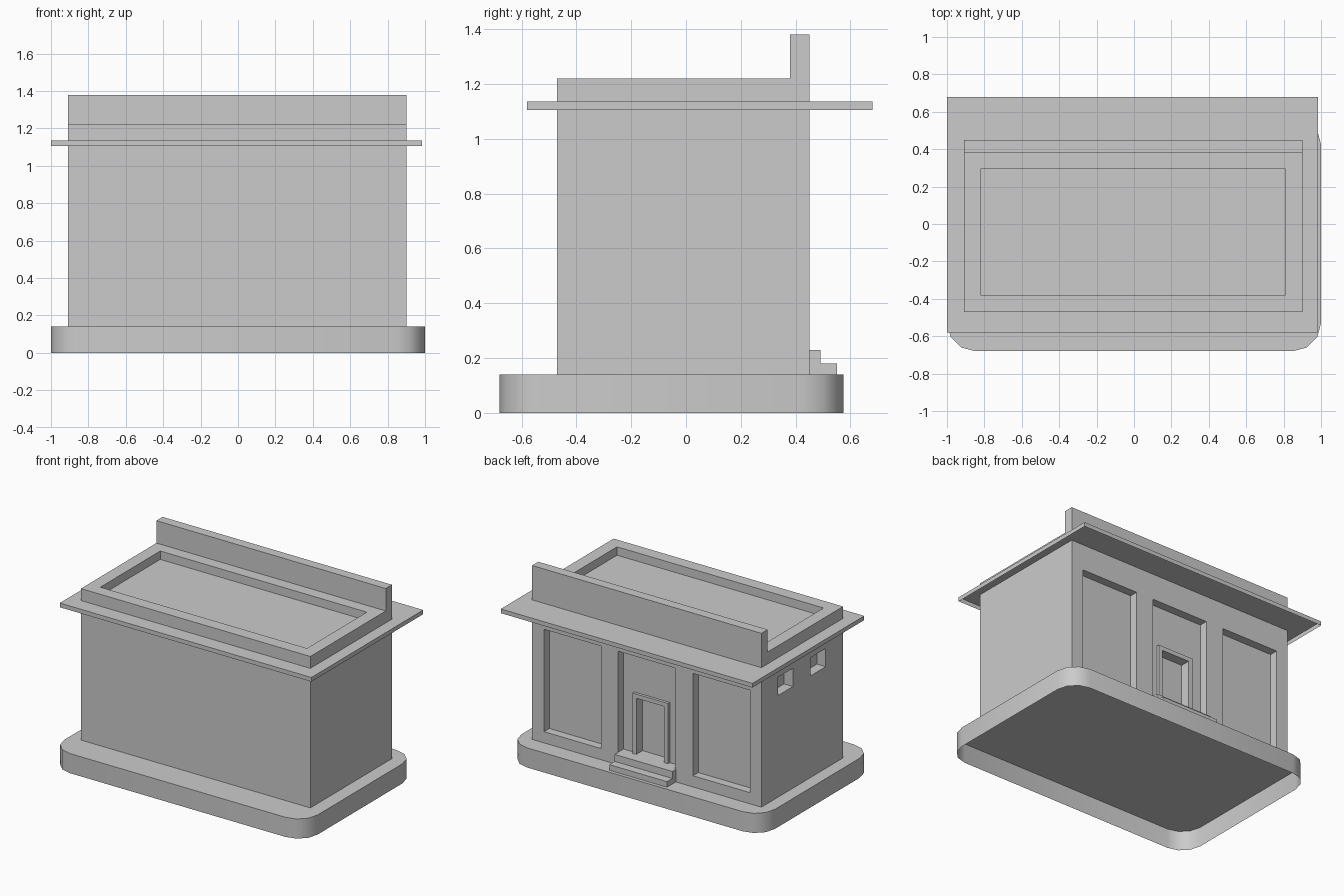
import bpy, bmesh, math

if "Cube" in bpy.data.objects:
    bpy.data.objects.remove(bpy.data.objects["Cube"])


def prism(name, pts, axis, a, b, open_bottom=False):
    """Extrude a 2D profile along x (pts are y,z), y (pts are x,z) or z (pts are x,y)."""
    place = {'x': lambda p, t: (t, p[0], p[1]),
             'y': lambda p, t: (p[0], t, p[1]),
             'z': lambda p, t: (p[0], p[1], t)}[axis]
    bm = bmesh.new()
    low = [bm.verts.new(place(p, a)) for p in pts]
    high = [bm.verts.new(place(p, b)) for p in pts]
    n = len(pts)
    for i in range(n):
        j = (i + 1) % n
        bm.faces.new((low[i], low[j], high[j], high[i]))
    bottom = bm.faces.new(low[::-1])
    bm.faces.new(high)
    bmesh.ops.recalc_face_normals(bm, faces=bm.faces)
    if open_bottom:
        bmesh.ops.delete(bm, geom=[bottom], context='FACES_ONLY')
    mesh = bpy.data.meshes.new(name)
    bm.to_mesh(mesh)
    bm.free()
    ob = bpy.data.objects.new(name, mesh)
    bpy.context.collection.objects.link(ob)
    return ob


def box(name, x0, x1, y0, y1, z0, z1, open_bottom=False):
    return prism(name, [(x0, y0), (x1, y0), (x1, y1), (x0, y1)], 'z', z0, z1, open_bottom)


def activate(ob):
    bpy.ops.object.select_all(action='DESELECT')
    bpy.context.view_layer.objects.active = ob
    ob.select_set(True)


def cut(ob, *bounds):
    cutter = box("cutter", *bounds)
    cutter.hide_render = True
    mod = ob.modifiers.new("cut", 'BOOLEAN')
    mod.operation = 'DIFFERENCE'
    mod.solver = 'EXACT'
    mod.object = cutter
    activate(ob)
    bpy.ops.object.modifier_apply(modifier=mod.name)
    bpy.data.objects.remove(cutter)


# Base: hollow plinth with rounded corners
r, outline = 0.15, []
for k, (cx, cy) in enumerate([(0.85, 0.425), (-0.85, 0.425), (-0.85, -0.53), (0.85, -0.53)]):
    for s in range(4):
        t = math.radians(90 * k + 30 * s)
        outline.append((cx + r * math.cos(t), cy + r * math.sin(t)))
base = prism("base", outline, 'z', 0, 0.14, open_bottom=True)
activate(base)
bpy.ops.object.shade_smooth_by_angle(angle=math.radians(40))

# Building body with the tall back parapet
body = prism("building_body", [(-0.47, 0.14), (0.45, 0.14), (0.45, 1.38),
                               (0.38, 1.38), (0.38, 1.22), (-0.47, 1.22)], 'x', -0.91, 0.90)

# Sunken roof
cut(body, -0.82, 0.81, -0.38, 0.295, 1.16, 1.30)

# Three tall wall panels, then the doorway in the middle one
for cx in (-0.595, -0.005, 0.58):
    cut(body, cx - 0.225, cx + 0.225, 0.39, 0.60, 0.22, 0.95)
cut(body, -0.115, 0.105, 0.34, 0.60, 0.23, 0.63)

# Two small windows on the left wall
for cy in (-0.19, 0.18):
    cut(body, -1.10, -0.84, cy - 0.085, cy + 0.085, 0.865, 0.995)

# Door frame
prism("door_frame", [(-0.145, 0.22), (-0.115, 0.22), (-0.115, 0.63), (0.105, 0.63),
                     (0.105, 0.22), (0.135, 0.22), (0.135, 0.66), (-0.145, 0.66)],
      'y', 0.385, 0.41)

# Entrance steps
prism("entrance_steps", [(0.39, 0.14), (0.55, 0.14), (0.55, 0.18), (0.49, 0.18),
                         (0.49, 0.23), (0.39, 0.23)], 'x', -0.235, 0.22)

# Overhanging eave
box("eave", -1.0, 0.985, -0.58, 0.68, 1.105, 1.135, open_bottom=True)
